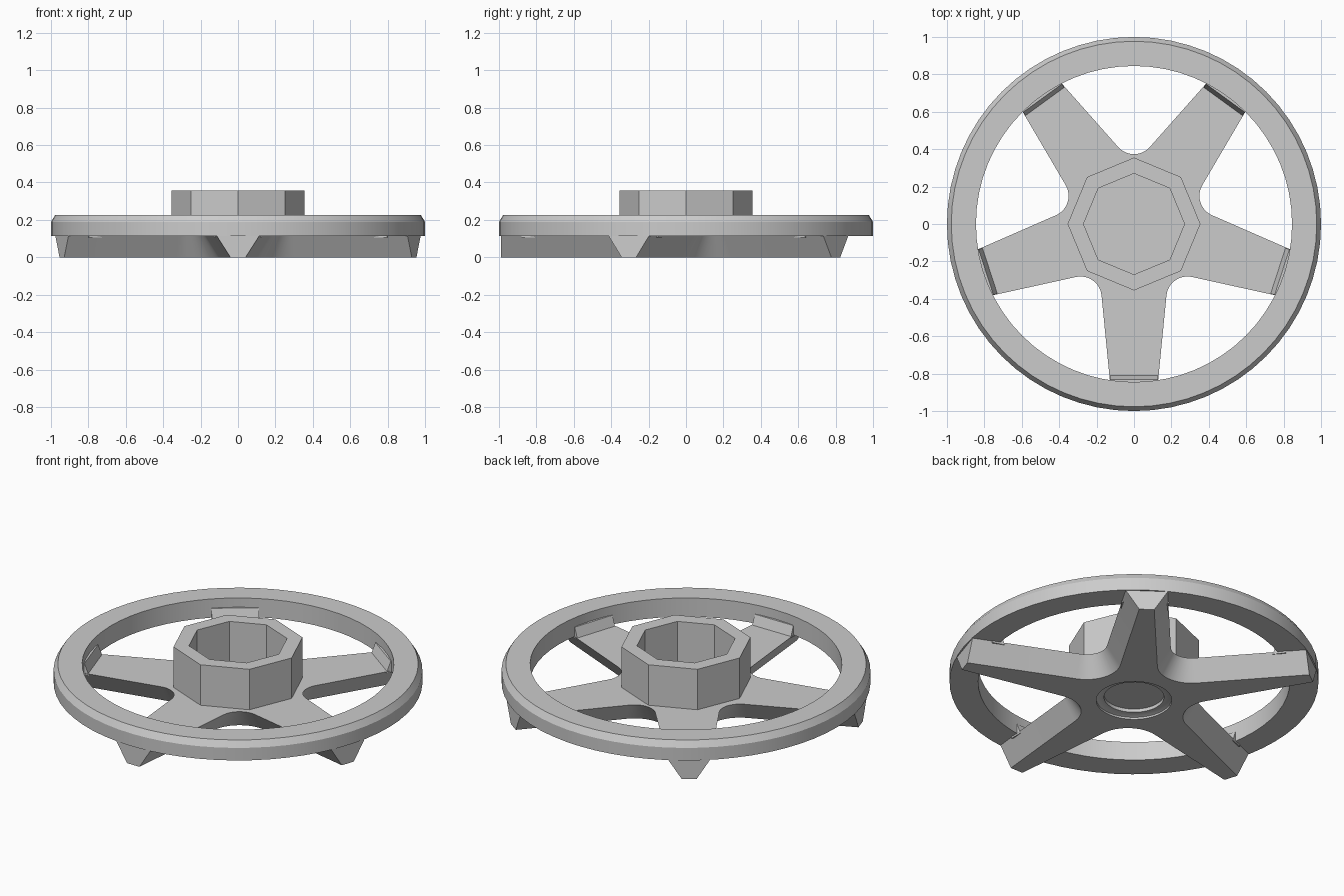
import bpy, bmesh, math
from mathutils import Matrix, Vector

cube = bpy.data.objects.get("Cube")
if cube:
    bpy.data.objects.remove(cube, do_unlink=True)

COUNT = 5
STEP = 2 * math.pi / COUNT
FIRST = -math.pi / 2
SPOKE_TOP = 0.115

grey = bpy.data.materials.new("plain grey")
colour = (0.6, 0.6, 0.6, 1)
grey.use_nodes = True
grey.diffuse_color = colour
grey.node_tree.nodes["Principled BSDF"].inputs["Base Color"].default_value = colour


def finish(name, bm, smooth=True):
    bmesh.ops.recalc_face_normals(bm, faces=bm.faces)
    mesh = bpy.data.meshes.new(name)
    bm.to_mesh(mesh)
    bm.free()
    mesh.materials.append(grey)
    obj = bpy.data.objects.new(name, mesh)
    bpy.context.collection.objects.link(obj)
    bpy.ops.object.select_all(action='DESELECT')
    obj.select_set(True)
    bpy.context.view_layer.objects.active = obj
    if smooth:
        bpy.ops.object.shade_smooth_by_angle(angle=math.radians(25))
    return obj


def lathe(name, profile, sides, closed=True, smooth=True):
    """Turn an (r, z) profile round the z axis."""
    bm = bmesh.new()
    rings = []
    for i in range(sides):
        a = 2 * math.pi * i / sides
        rings.append([bm.verts.new((r * math.cos(a), r * math.sin(a), z)) for r, z in profile])
    n = len(profile)
    for i in range(sides):
        a, b = rings[i], rings[(i + 1) % sides]
        for j in range(n if closed else n - 1):
            k = (j + 1) % n
            bm.faces.new((a[j], b[j], b[k], a[k]))
    if not closed:
        bm.faces.new([ring[0] for ring in rings])
        bm.faces.new([ring[-1] for ring in rings])
    return finish(name, bm, smooth)


def star_outline(inset, z, tip=0.99, tip_half=0.114, taper=0.098, fillet=0.113):
    """Star with tapering spokes and rounded valleys, moved inward by inset."""
    half = STEP / 2
    lean = math.atan(taper)
    alpha = half + lean
    apex = (tip_half + taper * tip) / (math.sin(half) + taper * math.cos(half))
    centre = apex + fillet / math.sin(alpha)
    sweep = math.pi / 2 - alpha
    points = []
    for k in range(COUNT):
        turn = Matrix.Rotation(FIRST + k * STEP, 3, 'Z')
        w = tip_half - inset / math.cos(lean)
        points += [turn @ Vector((tip, -w, z)), turn @ Vector((tip, w, z))]
        valley = Matrix.Rotation(FIRST + (k + 0.5) * STEP, 3, 'Z')
        for i in range(13):
            t = sweep * (i / 6 - 1)
            r = fillet + inset
            points.append(valley @ Vector((centre - r * math.cos(t), r * math.sin(t), z)))
    return points


# Star of five spokes, narrower underneath
bm = bmesh.new()
low = [bm.verts.new(p) for p in star_outline(0.073, 0)]
high = [bm.verts.new(p) for p in star_outline(0, SPOKE_TOP)]
bm.faces.new(low)
bm.faces.new(high)
for i in range(len(low)):
    j = (i + 1) % len(low)
    bm.faces.new((low[i], low[j], high[j], high[i]))
spokes = finish("spokes", bm, smooth=False)

# Stepped round recess under the centre
cutter = lathe("recess_cutter", [(0.205, -0.05), (0.205, 0.012), (0.182, 0.02),
                                 (0.163, 0.02), (0.163, 0.04)], 40, closed=False)
cutter.hide_render = True
cut = spokes.modifiers.new("recess", 'BOOLEAN')
cut.operation = 'DIFFERENCE'
cut.solver = 'EXACT'
cut.object = cutter
bpy.ops.object.select_all(action='DESELECT')
spokes.select_set(True)
bpy.context.view_layer.objects.active = spokes
bpy.ops.object.modifier_apply(modifier=cut.name)
bpy.data.objects.remove(cutter, do_unlink=True)
bpy.ops.object.shade_smooth_by_angle(angle=math.radians(25))

# Sloped raised blocks where the spokes meet the rim
bm = bmesh.new()
block = [(0.805, SPOKE_TOP - 0.01), (0.81, SPOKE_TOP), (0.832, 0.172),
         (0.88, 0.172), (0.88, SPOKE_TOP - 0.01)]
for k in range(COUNT):
    turn = Matrix.Rotation(FIRST + k * STEP, 3, 'Z')
    sides = [[bm.verts.new(turn @ Vector((r, s * 0.128, z))) for r, z in block] for s in (-1, 1)]
    for side in sides:
        bm.faces.new(side)
    for i in range(len(block)):
        j = (i + 1) % len(block)
        bm.faces.new((sides[0][i], sides[0][j], sides[1][j], sides[1][i]))
finish("spoke_end_blocks", bm, smooth=False)

# Round rim with a bevelled outer top edge
lathe("rim", [(0.845, SPOKE_TOP), (1, SPOKE_TOP), (1, 0.19), (0.977, 0.227), (0.845, 0.227)], 64)

# Eight-sided hollow hub
lathe("hub", [(0.27, SPOKE_TOP - 0.01), (0.355, SPOKE_TOP - 0.01), (0.355, 0.357), (0.27, 0.357)],
      8, smooth=False)
